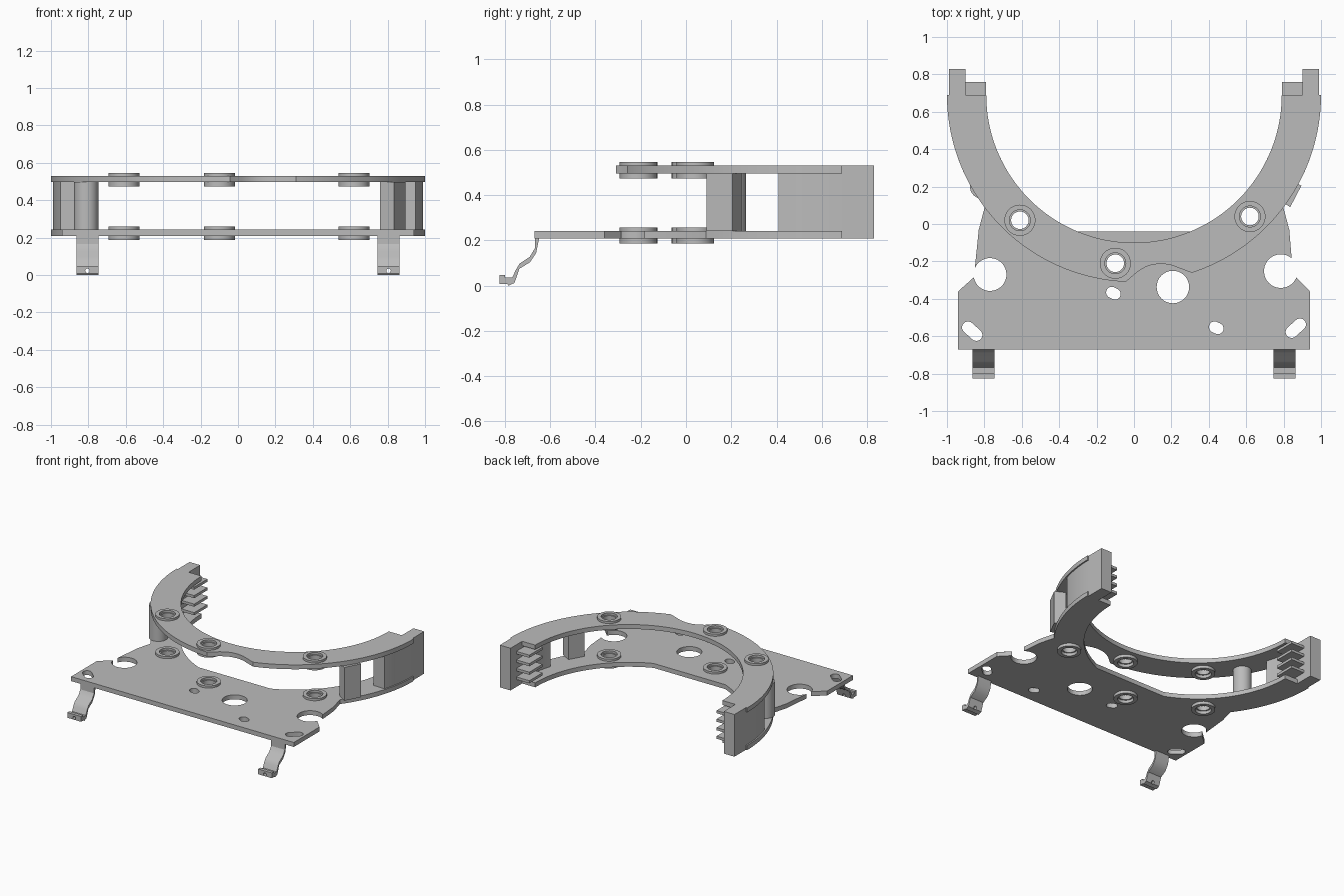
import bpy, bmesh
from math import sin, cos, radians, pi
from mathutils import Matrix

if "Cube" in bpy.data.objects:
    bpy.data.objects.remove(bpy.data.objects["Cube"])

grey = bpy.data.materials.new("plain grey")
grey.use_nodes = True
grey.diffuse_color = (0.5, 0.5, 0.5, 1)
grey.node_tree.nodes["Principled BSDF"].inputs["Base Color"].default_value = (0.5, 0.5, 0.5, 1)

YC = 0.69            # centre of the horseshoe in y
LOW = (0.208, 0.242)   # lower plate heights
TOP = (0.496, 0.53)    # upper plate heights


def arc(cx, cy, r, a0, a1, n=24):
    """Points on an arc, angles in degrees."""
    steps = [radians(a0 + (a1 - a0) * i / n) for i in range(n + 1)]
    return [(cx + r * cos(a), cy + r * sin(a)) for a in steps]


def circle(cx, cy, r, n=32):
    return arc(cx, cy, r, 0, 360, n)[:-1]


def slot(cx, cy, half, r, angle):
    """Rounded slot outline."""
    dx, dy = half * cos(radians(angle)), half * sin(radians(angle))
    return (arc(cx + dx, cy + dy, r, angle - 90, angle + 90, 10)
            + arc(cx - dx, cy - dy, r, angle + 90, angle + 270, 10))


def extrude(name, outline, lo, hi, holes=(), matrix=None):
    """Solid from a flat outline with holes, between two heights."""
    curve = bpy.data.curves.new(name, "CURVE")
    curve.dimensions = "2D"
    curve.fill_mode = "BOTH"
    curve.extrude = (hi - lo) / 2
    for loop in [outline, *holes]:
        spline = curve.splines.new("POLY")
        spline.points.add(len(loop) - 1)
        for p, (x, y) in zip(spline.points, loop):
            p.co = (x, y, 0, 1)
        spline.use_cyclic_u = True
    temp = bpy.data.objects.new(name + "_outline", curve)
    bpy.context.scene.collection.objects.link(temp)
    dg = bpy.context.evaluated_depsgraph_get()
    mesh = bpy.data.meshes.new_from_object(temp.evaluated_get(dg))
    bpy.data.objects.remove(temp)
    mesh.transform(Matrix.Translation((0, 0, (lo + hi) / 2)))
    if matrix:
        mesh.transform(matrix)
    bm = bmesh.new()
    bm.from_mesh(mesh)
    bmesh.ops.remove_doubles(bm, verts=bm.verts, dist=0.0002)
    bmesh.ops.recalc_face_normals(bm, faces=bm.faces)
    bm.to_mesh(mesh)
    bm.free()
    mesh.name = name
    mesh.materials.clear()
    mesh.materials.append(grey)
    obj = bpy.data.objects.new(name, mesh)
    bpy.context.scene.collection.objects.link(obj)
    parts.append(obj)
    return obj


def box(name, x0, x1, y0, y1, z0, z1):
    return extrude(name, [(x0, y0), (x1, y0), (x1, y1), (x0, y1)], z0, z1)


parts = []
bosses = [(-0.61, 0.02), (-0.1, -0.21), (0.62, 0.04)]
boss_holes = [circle(x, y, 0.047) for x, y in bosses]

# Upper horseshoe plate, with a shallow scallop in its outer edge
scallop = [(0.02, -0.255), (0.06, -0.23), (0.1, -0.217), (0.15, -0.212), (0.2, -0.22)]
upper = (arc(0, YC, 0.79, 0, -180, 64)
         + arc(0, YC, 1, -180, -92.5, 48) + scallop + arc(0, YC, 1, -72, 0, 40))
extrude("upper_plate", upper, *TOP, boss_holes)

# Lower plate: horseshoe arms joined to a wide front apron with side notches
lower = (arc(0, YC, 0.79, 0, -67.5, 28) + arc(0, YC, 0.79, -112.5, -180, 28)
         + arc(0, YC, 1, -180, -143, 20) + [(-0.83, -0.03)]
         + arc(-0.77, -0.27, 0.088, 157, -170, 28)
         + [(-0.94, -0.36), (-0.94, -0.67), (0.94, -0.67), (0.94, -0.36), (0.865, -0.285)]
         + arc(0.785, -0.252, 0.09, -22, -310, 28)
         + [(0.83, -0.03)] + arc(0, YC, 1, -37, 0, 20))
openings = [circle(0.208, -0.337, 0.087),
            slot(-0.11, -0.37, 0.01, 0.03, -25), slot(0.44, -0.555, 0.01, 0.03, -25),
            slot(-0.865, -0.573, 0.03, 0.032, -42), slot(0.865, -0.557, 0.03, 0.032, 42)]
extrude("lower_plate", lower, *LOW, boss_holes + openings)

# Boss rings above and below each plate
for x, y in bosses:
    for label, (lo, hi) in (("lower", LOW), ("upper", TOP)):
        for side, a, b in (("top", hi, hi + 0.016), ("bottom", lo - 0.022, lo)):
            extrude(f"{label}_boss_{side}", circle(x, y, 0.083, 40), a, b,
                    [circle(x, y, 0.056)])

# Spacers between the plates: a round post and a slanted block
extrude("round_post", circle(-0.812, 0.2, 0.065), LOW[1], TOP[0])
extrude("block_post", [(0.76, 0.14), (0.835, 0.09), (0.895, 0.205), (0.82, 0.245)],
        LOW[1], TOP[0])

# Arm ends: curved wall, end block and comb of fins
for s, side in ((1, "left"), (-1, "right")):
    wall = arc(0, YC, 0.9, 0, -18, 10) + arc(0, YC, 0.99, -16.5, 0, 10)
    extrude(side + "_wall", [(s * x, y) for x, y in wall], LOW[1], TOP[0])
    box(side + "_end_block", *sorted((s * 0.9, s * 0.99)), YC, 0.83, LOW[0], TOP[1])
    for i in range(4):
        z = 0.265 + i * 0.065
        box(f"{side}_fin_{i + 1}", *sorted((s * 0.79, s * 0.91)), 0.6, 0.76, z, z + 0.02)

# Bent spring clips hanging from the front edge
clip = [(-0.668, 0.215), (-0.668, 0.165), (-0.69, 0.128), (-0.735, 0.098), (-0.752, 0.07),
        (-0.768, 0.035), (-0.8, 0.035), (-0.8, 0.048), (-0.825, 0.048), (-0.825, 0.008),
        (-0.79, 0.008), (-0.785, 0), (-0.758, 0.012), (-0.736, 0.075), (-0.69, 0.103),
        (-0.662, 0.145), (-0.648, 0.215)]
to_side = Matrix(((0, 0, 1, 0), (1, 0, 0, 0), (0, 1, 0, 0), (0, 0, 0, 1)))
for s, side in ((1, "left"), (-1, "right")):
    obj = extrude(side + "_clip", clip, s * 0.805 - 0.058, s * 0.805 + 0.058, (), to_side)
    # bolt hole through the lip
    bpy.ops.mesh.primitive_cylinder_add(vertices=16, radius=0.012, depth=0.3,
                                        location=(s * 0.805, -0.8, 0.022),
                                        rotation=(pi / 2, 0, 0))
    cutter = bpy.context.object
    cutter.hide_render = True
    mod = obj.modifiers.new("bolt_hole", "BOOLEAN")
    mod.operation = "DIFFERENCE"
    mod.object = cutter
    dg = bpy.context.evaluated_depsgraph_get()
    cut = bpy.data.meshes.new_from_object(obj.evaluated_get(dg))
    obj.modifiers.clear()
    obj.data = cut
    cut.materials.clear()
    cut.materials.append(grey)
    bpy.data.objects.remove(cutter)

# Smooth the round walls, keep the edges sharp
bpy.ops.object.select_all(action="DESELECT")
for obj in parts:
    obj.select_set(True)
bpy.context.view_layer.objects.active = parts[0]
bpy.ops.object.shade_smooth_by_angle(angle=radians(30))
